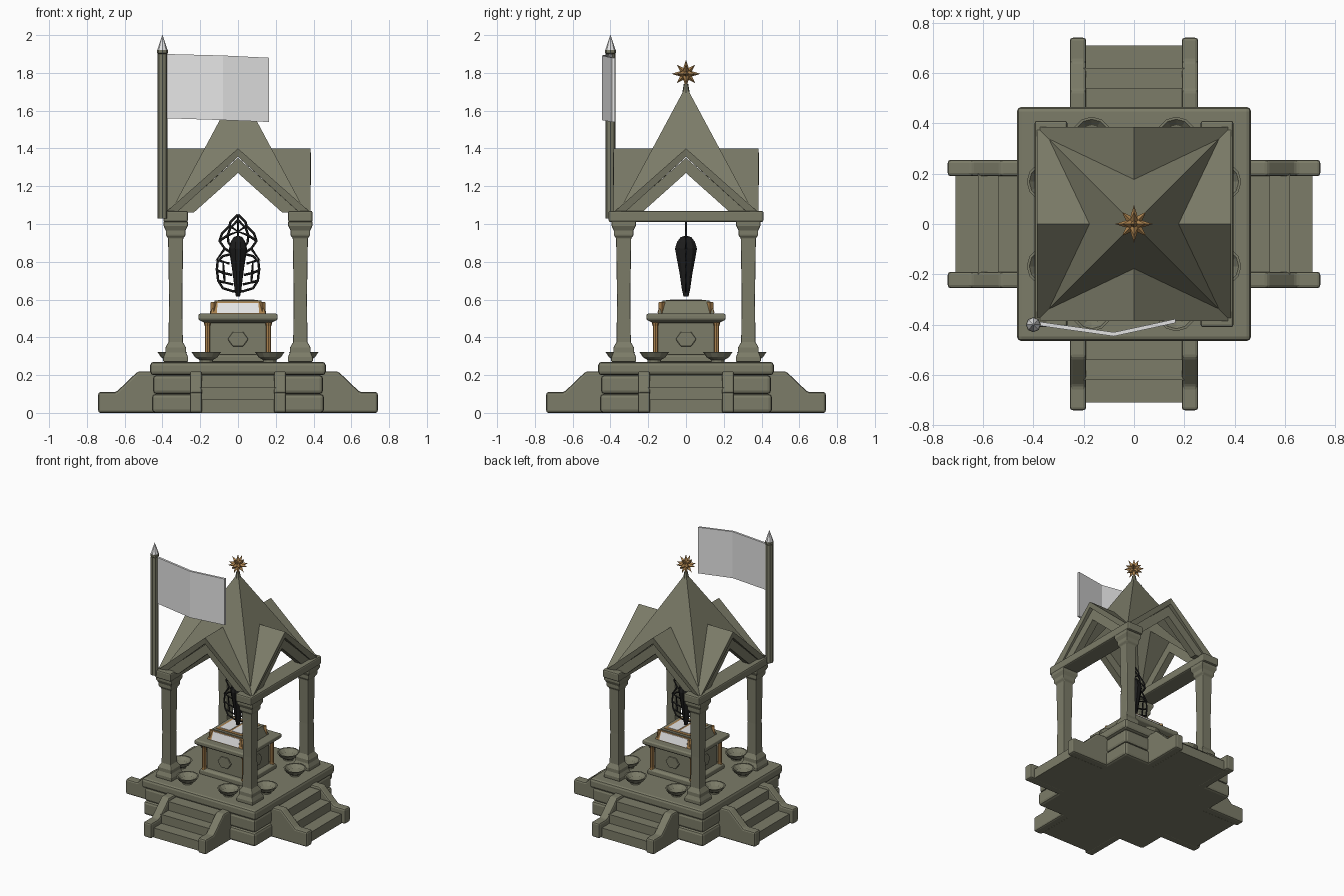
import bpy, bmesh, math
from mathutils import Vector, Matrix

if "Cube" in bpy.data.objects:
    bpy.data.objects.remove(bpy.data.objects["Cube"])


def mat(name, c):
    m = bpy.data.materials.new(name)
    m.diffuse_color = (*c, 1)
    m.use_nodes = True
    m.node_tree.nodes["Principled BSDF"].inputs["Base Color"].default_value = m.diffuse_color
    return m


STONE = mat("olive_stone", (0.2, 0.2, 0.138))
GOLD = mat("bronze_gold", (0.40, 0.22, 0.075))
WHITE = mat("pale_cloth", (0.78, 0.78, 0.78))
BLACK = mat("black_iron", (0.012, 0.012, 0.012))


def make(name, verts, faces, m, bevel=0, smooth=False, fix=True):
    me = bpy.data.meshes.new(name)
    me.from_pydata([tuple(v) for v in verts], [], faces)
    bm = bmesh.new()
    bm.from_mesh(me)
    bmesh.ops.remove_doubles(bm, verts=bm.verts, dist=1e-5)
    if fix:
        bmesh.ops.recalc_face_normals(bm, faces=bm.faces)
    for f in bm.faces:
        f.smooth = smooth
    bm.to_mesh(me)
    bm.free()
    me.materials.append(m)
    o = bpy.data.objects.new(name, me)
    bpy.context.collection.objects.link(o)
    if bevel:
        b = o.modifiers.new("bevel", 'BEVEL')
        b.width, b.segments = bevel, 2
    return o


def lathe(name, prof, n, m, at=(0, 0), sx=1, sy=1, turn=0.0, bevel=0, smooth=False):
    """Stack of n-sided rings from (radius, z) pairs."""
    v, f = [], []
    for r, z in prof:
        for i in range(n):
            a = turn + 2 * math.pi * i / n
            v.append((at[0] + sx * r * math.cos(a), at[1] + sy * r * math.sin(a), z))
    for k in range(len(prof) - 1):
        for i in range(n):
            j = (i + 1) % n
            f.append((k * n + i, k * n + j, k * n + n + j, k * n + n + i))
    f.append(tuple(range(n))[::-1])
    f.append(tuple(range((len(prof) - 1) * n, len(prof) * n)))
    return make(name, v, f, m, bevel, smooth)


def stack(name, prof, m, at=(0, 0), bevel=0):
    """Square stack from (half width, z) pairs."""
    return lathe(name, [(h * math.sqrt(2), z) for h, z in prof], 4, m, at, turn=math.pi / 4, bevel=bevel)


def box(name, a, b, m, bevel=0):
    v = [(x, y, z) for x in (a[0], b[0]) for y in (a[1], b[1]) for z in (a[2], b[2])]
    f = [(0, 1, 3, 2), (4, 6, 7, 5), (0, 4, 5, 1), (2, 3, 7, 6), (0, 2, 6, 4), (1, 5, 7, 3)]
    return make(name, v, f, m, bevel)


def prism(name, prof, to3d, lo, hi, m, bevel=0):
    """Extrude a 2D profile from lo to hi; to3d maps (p, q, depth) to space."""
    n = len(prof)
    v = [to3d(p, q, d) for d in (lo, hi) for p, q in prof]
    f = [tuple(range(n)), tuple(range(n, 2 * n))]
    f += [(i, (i + 1) % n, n + (i + 1) % n, n + i) for i in range(n)]
    return make(name, v, f, m, bevel)


def four(o, name):
    """Repeat a front part on all four sides."""
    for i in range(1, 4):
        c = o.copy()
        c.name = f"{name}_{i}"
        c.matrix_world = Matrix.Rotation(i * math.pi / 2, 4, 'Z')
        bpy.context.collection.objects.link(c)


def tube(name, pts, r, m):
    cu = bpy.data.curves.new(name, 'CURVE')
    cu.dimensions, cu.bevel_depth, cu.bevel_resolution = '3D', r, 0
    s = cu.splines.new('POLY')
    s.points.add(len(pts) - 1)
    for p, (x, z) in zip(s.points, pts):
        p.co = (x, 0, z, 1)
    t = bpy.data.objects.new(name, cu)
    bpy.context.collection.objects.link(t)
    me = bpy.data.meshes.new_from_object(t.evaluated_get(bpy.context.evaluated_depsgraph_get()))
    bpy.data.objects.remove(t)
    me.materials.clear()
    me.materials.append(m)
    bpy.context.collection.objects.link(bpy.data.objects.new(name, me))


# stepped plinth
for i, (h, a, b) in enumerate([(.455, 0, .1), (.45, .1, .2), (.465, .2, .27)]):
    stack(f"plinth_{i}", [(h, a), (h, b)], STONE, bevel=.018)

# four staircases with cheek walls
side = lambda p, q, d: (d, -p, q)
four(prism("stairs", [(.4, 0), (.71, 0), (.71, .07), (.62, .07), (.62, .135), (.54, .135), (.54, .2), (.4, .2)],
           side, -.2, .2, STONE), "stairs")
for s in (-1, 1):
    four(prism("stair_cheek", [(.42, 0), (.74, 0), (.74, .11), (.645, .11), (.53, .22), (.42, .22)],
               side, s * .19, s * .255, STONE, .012), "stair_cheek")

# corner columns
col = [(.066, .27), (.066, .295), (.055, .32), (.055, .345), (.038, .375), (.035, .6), (.04, .925),
       (.052, .94), (.052, .965), (.064, .99), (.064, 1.015)]
for x in (-.33, .33):
    for y in (-.33, .33):
        stack("column", col, STONE, (x, y), .005)
    # side beams
    box("side_beam", (x - .065, -.41, 1.01), (x + .065, .41, 1.07), STONE, .01)

# roof: steep spire merged with crossing gables
E, H, R, V = .385, 1.06, (0, .177, 1.4), (.338, .338, 1.1)
verts, faces = [], []
for k in range(4):
    rot = Matrix.Rotation(k * math.pi / 2, 3, 'Z')
    for s in (1, -1):
        for poly in ([(0, 0, 1.73), V, R], [R, V, (E, E, H), (0, E, 1.4)]):
            b = len(verts)
            verts += [rot @ Vector((s * x, y, z)) for x, y, z in poly]
            ids = list(range(b, b + len(poly)))
            faces.append(ids if s == 1 else ids[::-1])
roof = make("roof", verts, faces, STONE, fix=False)
so = roof.modifiers.new("thickness", 'SOLIDIFY')
so.thickness, so.offset = .045, -1

# inner gable rafters
four(prism("gable_rafter", [(-.33, 1.06), (0, 1.35), (.33, 1.06), (.235, 1.06), (0, 1.27), (-.235, 1.06)],
           lambda p, q, d: (p, d, q), -.36, -.31, STONE), "gable_rafter")

# star finial
lathe("finial_neck", [(.022, 1.68), (.012, 1.74)], 8, STONE)
c = Vector((0, 0, 1.795))
dirs = [Vector((x, y, z)) for x in (-1, 0, 1) for y in (-1, 0, 1) for z in (-1, 0, 1)
        if 1 <= abs(x) + abs(y) + abs(z) <= 2]
v, f = [], []
for d in dirs:
    ln = .076 if d.length < 1.1 else .068
    q = d.to_track_quat('Z', 'Y')
    b = len(v)
    v += [c + q @ Vector((.02 * math.cos(a), .02 * math.sin(a), .012))
          for a in (i * math.pi / 2 for i in range(4))]
    v.append(c + d.normalized() * ln)
    f += [(b + i, b + (i + 1) % 4, b + 4) for i in range(4)]
make("star_finial", v, f, GOLD)

# flag pole, tip and bent flag
P = (-.4, -.4)
lathe("flag_pole", [(.027, 1.03), (.027, 1.9)], 8, STONE, P)
lathe("pole_collar", [(.022, 1.9), (.03, 1.905), (.03, 1.92), (.02, 1.925)], 8, STONE, P)
lathe("pole_tip", [(.028, 1.92), (.001, 2.0)], 8, WHITE, P)
v = []
for x, y, lo, hi in [(-.385, -.395, 1.56, 1.9), (-.08, -.438, 1.55, 1.892), (.165, -.385, 1.54, 1.88)]:
    v += [(x, y + dy, z) for dy in (-.008, .008) for z in (lo, hi)]
f = [(0, 1, 3, 2), (8, 9, 11, 10)]
for b in (0, 4):
    f += [(b + i, b + j, b + 4 + j, b + 4 + i) for i, j in ((0, 1), (1, 3), (3, 2), (2, 0))]
make("flag", v, f, WHITE)

# altar
stack("altar_foot", [(.185, .27), (.185, .3), (.17, .31)], STONE, bevel=.004)
stack("altar_body", [(.15, .3), (.15, .49)], STONE)
stack("altar_slab", [(.17, .475), (.205, .49), (.21, .5), (.21, .52), (.2, .525)], STONE, bevel=.004)
stack("altar_lid", [(.148, .52), (.125, .59)], STONE)
for x in (-.162, .162):
    for y in (-.162, .162):
        lathe("altar_post", [(.02, .3), (.014, .32), (.014, .46), (.02, .48)], 8, GOLD, (x, y))
panel = [(.055 * math.cos(i * math.pi / 3), .39 + .045 * math.sin(i * math.pi / 3)) for i in range(6)]
four(prism("altar_emblem", panel, lambda p, q, d: (p, d, q), -.163, -.148, STONE, .006), "altar_emblem")

# lid: sloped pale panels front and back, gilt border, pale top leaves
slope = lambda d0: lambda p, q, d: (p, d - .148 + .023 * (q - .52) / .07, q)
for name, w0, w1, a, b, d, m in [("lid_gilt", .145, .124, .522, .589, .004, GOLD),
                                 ("lid_panel", .112, .108, .528, .583, .007, WHITE)]:
    o = prism(name, [(-w0, a), (w0, a), (w1, b), (-w1, b)], slope(0), -d, .002, m)
    r = o.copy()
    r.name = name + "_back"
    r.matrix_world = Matrix.Rotation(math.pi, 4, 'Z')
    bpy.context.collection.objects.link(r)
for s in (-1, 1):
    lathe("lid_corner_gilt", [(.02, .52), (.016, .588)], 4, GOLD, (s * .128, .128))
    lathe("lid_corner_gilt", [(.02, .52), (.016, .588)], 4, GOLD, (s * .128, -.128))
    box("lid_leaf", (s * .008, -.085, .594), (s * .088, .085, .601), WHITE)
box("lid_top", (-.125, -.125, .588), (.125, .125, .595), STONE)
box("lid_top_gilt", (-.105, -.105, .59), (.105, .105, .598), GOLD)

# offering bowls
for k in range(4):
    for s in (-1, 1):
        p = Matrix.Rotation(k * math.pi / 2, 2) @ Vector((s * .168, .348))
        lathe("bowl", [(.035, .27), (.035, .28), (.06, .295), (.078, .322), (.068, .322), (.045, .298), (.01, .29)],
              12, STONE, (p.x, p.y))

# hanging iron pod with lattice wings
pod = [(.014, .615), (.024, .66), (.036, .74), (.052, .82), (.061, .87), (.05, .905), (.03, .93), (.006, .938)]
lathe("hanging_pod", pod, 10, BLACK, sx=.78, sy=1)
tube("hanger", [(0, .92), (0, 1.05)], .005, BLACK)
for s in (-1, 1):
    for pts in ([(0, 1.05), (.04, 1.01), (.045, .99), (.085, .95), (.098, .91), (.07, .87), (.04, .85)],
                [(0, 1.02), (.04, .98), (.055, .94), (.05, .9), (.03, .88)], [(.045, .99), (.0, .96), (.055, .94), (.098, .91)],
                [(.04, .84), (.08, .83), (.108, .8), (.112, .76), (.105, .7), (.08, .66), (.03, .645), (0, .64)],
                [(.045, .79), (.078, .8), (.075, .74), (.07, .69), (.025, .68)],
                [(.07, .87), (.112, .81), (.078, .8)], [(.03, .73), (.075, .74), (.112, .755)], [(.07, .69), (.105, .7)]):
        tube("lattice_wing", [(s * x, z) for x, z in pts], .0065, BLACK)
